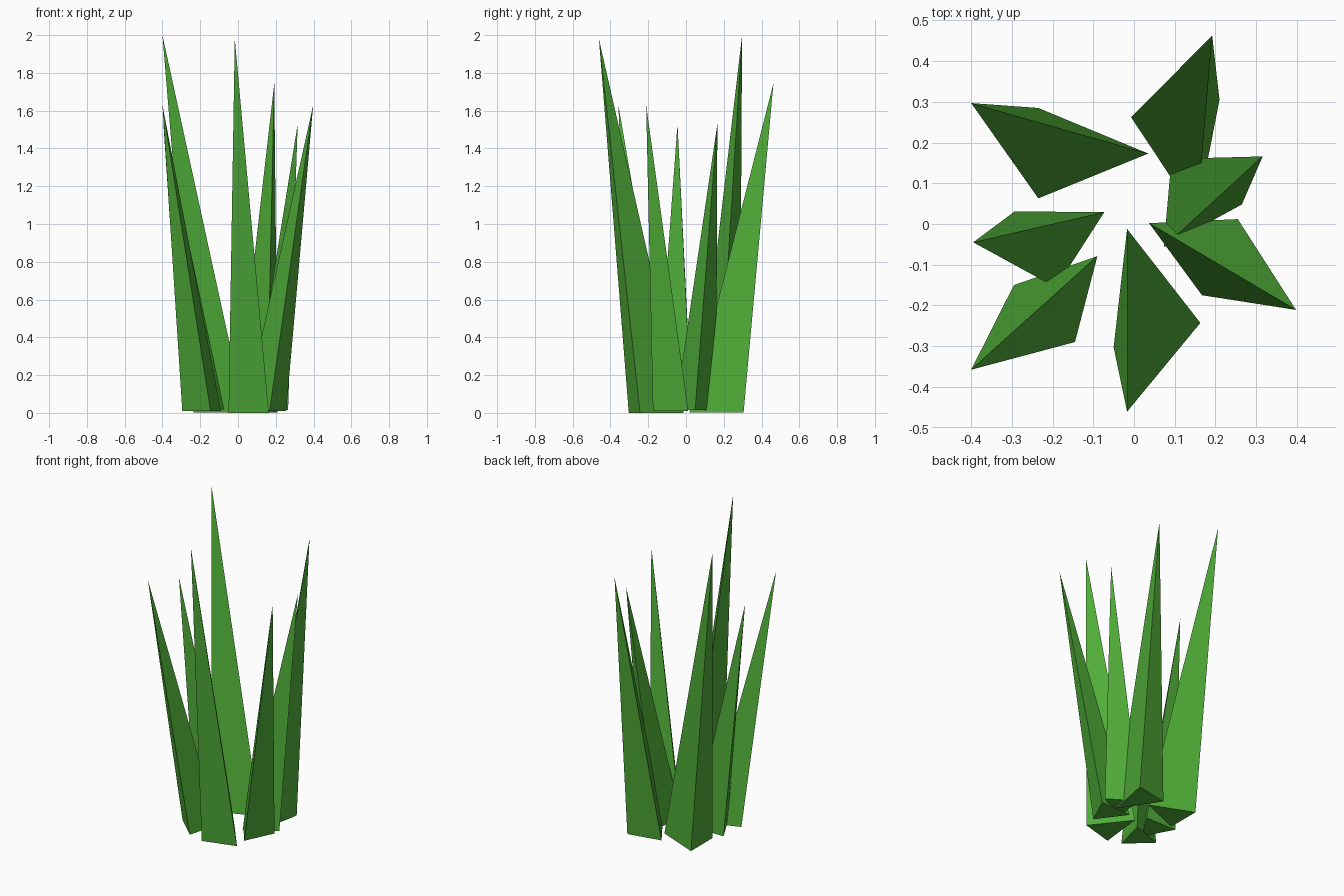
import bpy

# Shared leaf green
green = bpy.data.materials.new("leaf_green")
green.diffuse_color = (0.08, 0.42, 0.04, 1)


def blade(name, tip, base, z):
    """Three-sided spike: triangular base at height z, leaning to the tip."""
    verts = [(x, y, z) for x, y in base] + [tip]
    (ax, ay), (bx, by), (cx, cy) = base
    if (bx - ax) * (cy - ay) - (by - ay) * (cx - ax) < 0:
        verts[1], verts[2] = verts[2], verts[1]
    mesh = bpy.data.meshes.new(name)
    mesh.from_pydata(verts, [], [(2, 1, 0), (0, 1, 3), (1, 2, 3), (2, 0, 3)])
    mesh.materials.append(green)
    bpy.context.collection.objects.link(bpy.data.objects.new(name, mesh))


# Tall wide blades
blade("blade_back_left", (-0.4, 0.297, 2.0),
      [(-0.235, 0.285), (0.035, 0.173), (-0.235, 0.063)], 0.003)
blade("blade_back_right", (0.192, 0.463, 1.745),
      [(-0.007, 0.262), (0.21, 0.305), (0.154, 0.019)], 0.003)
blade("blade_front", (-0.017, -0.461, 1.98),
      [(-0.05, -0.303), (-0.017, -0.012), (0.163, -0.243)], 0.0)

# Shorter narrow blades
blade("blade_right", (0.316, 0.166, 1.53),
      [(0.073, -0.057), (0.265, 0.048), (0.092, 0.16)], 0.015)
blade("blade_front_right", (0.398, -0.211, 1.63),
      [(0.037, 0.002), (0.255, 0.012), (0.167, -0.175)], 0.01)
blade("blade_front_left", (-0.4, -0.358, 1.63),
      [(-0.295, -0.15), (-0.09, -0.079), (-0.145, -0.29)], 0.01)
blade("blade_left", (-0.395, -0.045, 1.53),
      [(-0.293, 0.031), (-0.073, 0.029), (-0.192, -0.156)], 0.018)
